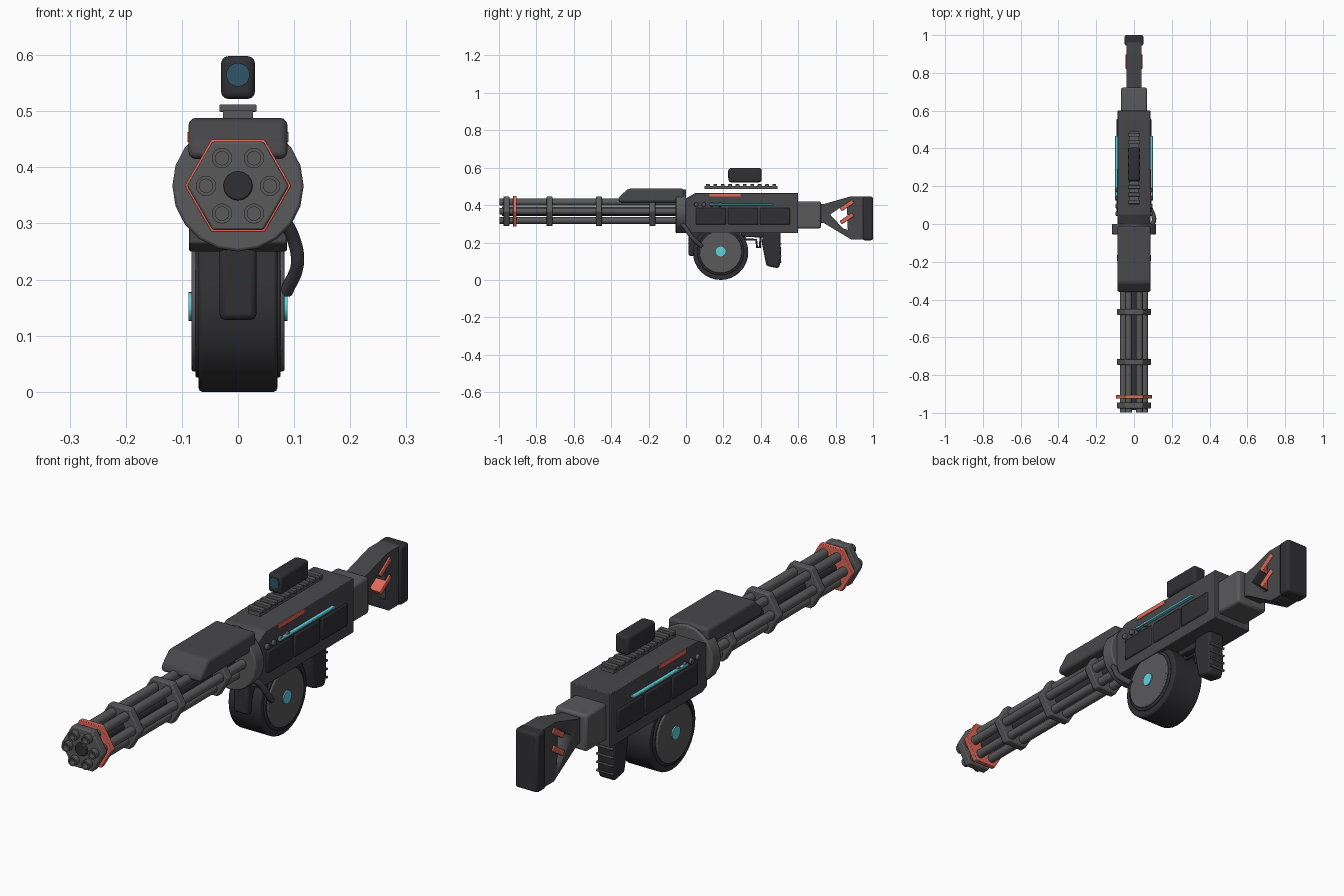
import bpy, bmesh, math
from mathutils import Matrix, Vector

if "Cube" in bpy.data.objects:
    bpy.data.objects.remove(bpy.data.objects["Cube"])

PI = math.pi
AXIS_Z = 0.367


def material(name, color):
    m = bpy.data.materials.new(name)
    m.diffuse_color = (*color, 1)
    m.use_nodes = True
    m.node_tree.nodes["Principled BSDF"].inputs["Base Color"].default_value = m.diffuse_color
    return m


MID = material("mid_grey", (0.10, 0.10, 0.105))
GREY = material("body_grey", (0.065, 0.065, 0.07))
DARK = material("dark_grey", (0.03, 0.03, 0.034))
BLACK = material("black", (0.012, 0.012, 0.014))
RED = material("red", (0.75, 0.14, 0.10))
CYAN = material("cyan", (0.12, 0.65, 0.72))
LENS = material("lens_blue", (0.03, 0.09, 0.14))


def finish(name, bm, mat, bevel=0, segments=2, smooth=True):
    bmesh.ops.recalc_face_normals(bm, faces=bm.faces)
    me = bpy.data.meshes.new(name)
    bm.to_mesh(me)
    bm.free()
    ob = bpy.data.objects.new(name, me)
    bpy.context.collection.objects.link(ob)
    me.materials.append(mat)
    if bevel:
        b = ob.modifiers.new("bevel", 'BEVEL')
        b.width, b.segments, b.limit_method = bevel, segments, 'ANGLE'
    if smooth:
        bpy.ops.object.select_all(action='DESELECT')
        ob.select_set(True)
        bpy.context.view_layer.objects.active = ob
        bpy.ops.object.shade_smooth_by_angle(angle=math.radians(32))
    return ob


def box(name, x, y, z, mat, bevel=0, segments=2, tilt=0):
    """Box from (min, max) ranges; tilt turns it about x."""
    bm = bmesh.new()
    c = Vector([(r[0] + r[1]) / 2 for r in (x, y, z)])
    s = Vector([r[1] - r[0] for r in (x, y, z)])
    bmesh.ops.create_cube(bm, size=1, matrix=Matrix.Translation(c) @ Matrix.Rotation(tilt, 4, 'X') @ Matrix.Diagonal((*s, 1)))
    return finish(name, bm, mat, bevel, segments)


def prism(name, profile, half, mat, bevel=0, segments=2):
    """Side profile of (y, z) points, extruded across x."""
    bm = bmesh.new()
    f = bm.faces.new([bm.verts.new((-half, y, z)) for y, z in profile])
    new = bmesh.ops.extrude_face_region(bm, geom=[f])['geom']
    bmesh.ops.translate(bm, vec=(2 * half, 0, 0), verts=[v for v in new if isinstance(v, bmesh.types.BMVert)])
    return finish(name, bm, mat, bevel, segments)


def cyl(name, axis, a, b, c, r, mat, sides=24, bevel=0, turn=0, smooth=True):
    """Cylinder from a to b along 'X' or 'Y'; c is its centre in the other two axes."""
    bm = bmesh.new()
    mid = (a + b) / 2
    if axis == 'Y':
        m = Matrix.Translation((c[0], mid, c[1])) @ Matrix.Rotation(PI / 2, 4, 'X')
    else:
        m = Matrix.Translation((mid, c[0], c[1])) @ Matrix.Rotation(PI / 2, 4, 'Y')
    m = m @ Matrix.Rotation(turn, 4, 'Z')
    bmesh.ops.create_cone(bm, cap_ends=True, segments=sides, radius1=r, radius2=r, depth=abs(b - a), matrix=m)
    return finish(name, bm, mat, bevel, 2, smooth)


def tube(name, pts, r, mat, cyclic=False, kind='POLY'):
    cu = bpy.data.curves.new(name, 'CURVE')
    cu.dimensions, cu.bevel_depth, cu.bevel_resolution, cu.use_fill_caps = '3D', r, 3, True
    if kind == 'BEZIER':
        sp = cu.splines.new('BEZIER')
        sp.bezier_points.add(len(pts) - 1)
        for p, co in zip(sp.bezier_points, pts):
            p.co, p.handle_left_type, p.handle_right_type = co, 'AUTO', 'AUTO'
    else:
        sp = cu.splines.new('POLY')
        sp.points.add(len(pts) - 1)
        for p, co in zip(sp.points, pts):
            p.co = (*co, 1)
    sp.use_cyclic_u = cyclic
    ob = bpy.data.objects.new(name, cu)
    bpy.context.collection.objects.link(ob)
    cu.materials.append(mat)
    return ob


def bore(name, i, x, z):
    """Open barrel with a recessed dark bore at the muzzle."""
    bm = bmesh.new()
    rings = []
    for y, r in ((-0.03, 0.018), (-0.998, 0.018), (-0.998, 0.012), (-0.96, 0.012)):
        rings.append([bm.verts.new((x + r * math.cos(k * PI / 8), y, z + r * math.sin(k * PI / 8))) for k in range(16)])
    for p, q in zip(rings, rings[1:]):
        for k in range(16):
            bm.faces.new((p[k], p[k - 1], q[k - 1], q[k]))
    bm.faces.new(rings[0])
    plug = bm.faces.new(rings[-1])
    plug.material_index = 1
    ob = finish(f"{name}_{i}", bm, MID)
    ob.data.materials.append(BLACK)


# Rotating barrel cluster
for i in range(6):
    bore("barrel", i + 1, 0.057 * math.cos(i * PI / 3), AXIS_Z + 0.057 * math.sin(i * PI / 3))
cyl("barrel_core", 'Y', -0.985, -0.03, (0, AXIS_Z), 0.026, DARK, 16, 0.003)
for i, y in enumerate((-0.96, -0.73, -0.465, -0.18)):
    cyl(f"barrel_clamp_{i + 1}", 'Y', y - 0.016, y + 0.016, (0, AXIS_Z), 0.091, MID, 6, 0.004, PI / 2)
cyl("muzzle_band", 'Y', -0.924, -0.905, (0, AXIS_Z), 0.095, RED, 6, 0.002, PI / 2)
cyl("barrel_collar", 'Y', -0.055, 0.0, (0, AXIS_Z), 0.117, MID, 20, 0.005)
prism("barrel_shroud", [(-0.36, 0.415), (-0.36, 0.44), (-0.31, 0.488), (-0.01, 0.488), (-0.01, 0.415)],
      0.088, GREY, 0.013, 3)

# Receiver
prism("receiver", [(-0.01, 0.265), (0.02, 0.25), (0.6, 0.25), (0.6, 0.465), (0.05, 0.465), (-0.01, 0.43)],
      0.087, GREY, 0.003)
for side, s in (("left", -1), ("right", 1)):
    def span(a, b):
        return tuple(sorted((s * a, s * b)))
    for i, y in enumerate((0.052, 0.224, 0.394)):
        box(f"side_panel_{side}_{i + 1}", span(0.075, 0.093), (y, y + 0.162), (0.295, 0.385), DARK, 0.007)
    box(f"light_strip_{side}", span(0.08, 0.1), (0.125, 0.467), (0.399, 0.408), CYAN, 0.002)
    box(f"red_plate_{side}", span(0.08, 0.09), (0.125, 0.292), (0.445, 0.463), RED)
    for i, y in enumerate((0.054, 0.095, 0.137, 0.18)):
        cyl(f"bolt_{side}_{i + 1}", 'X', s * 0.08, s * 0.097, (y, 0.403), 0.012, MID, 12, 0.003)
    # Drum caps and hubs
    cyl(f"drum_rim_{side}", 'X', s * 0.06, s * 0.076, (0.185, 0.15), 0.125, DARK, 32, 0.004)
    cyl(f"drum_cap_{side}", 'X', s * 0.06, s * 0.083, (0.185, 0.15), 0.114, MID, 32, 0.004)
    cyl(f"drum_hub_{side}", 'X', s * 0.07, s * 0.088, (0.185, 0.152), 0.026, CYAN, 20)

# Drum magazine and feed parts
cyl("drum_magazine", 'X', -0.07, 0.07, (0.185, 0.148), 0.148, DARK, 32, 0.006)
box("front_support", (-0.033, 0.033), (0.014, 0.09), (0.128, 0.27), DARK, 0.01)
tube("feed_hose", [(0.08, -0.03, 0.31), (0.098, 0.0, 0.275), (0.106, 0.03, 0.23), (0.086, 0.085, 0.178)], 0.012,
     GREY, kind='BEZIER')

# Sight rail and scope
box("rail_base", (-0.027, 0.027), (0.1, 0.49), (0.486, 0.501), MID)
for i in range(10):
    y = 0.107 + i * 0.0395
    box(f"rail_tooth_{i + 1}", (-0.033, 0.033), (y, y + 0.02), (0.499, 0.512), MID, 0.002)
box("scope", (-0.03, 0.03), (0.228, 0.404), (0.522, 0.598), DARK, 0.012, 3)
cyl("scope_lens", 'Y', 0.225, 0.24, (0, 0.565), 0.021, LENS, 24)

# Grip, trigger and guard
prism("grip", [(0.415, 0.26), (0.505, 0.26), (0.508, 0.1), (0.495, 0.062), (0.43, 0.075), (0.405, 0.2)],
      0.036, DARK, 0.012, 3)
for i in range(4):
    z = 0.095 + i * 0.033
    tube(f"grip_rib_{i + 1}", [(-0.037, 0.505, z), (0.037, 0.505, z)], 0.005, GREY)
prism("trigger_mount", [(0.29, 0.26), (0.42, 0.26), (0.42, 0.225), (0.30, 0.232)], 0.022, DARK, 0.004)
tube("trigger_guard", [(0, 0.305, 0.245), (0, 0.318, 0.215), (0, 0.375, 0.215), (0, 0.38, 0.175), (0, 0.395, 0.175),
                       (0, 0.4, 0.245)], 0.007, DARK)

# Stock with a triangular opening
box("stock_joint", (-0.07, 0.07), (0.59, 0.722), (0.275, 0.42), MID, 0.01)
stock = prism("stock", [(0.71, 0.405), (0.735, 0.405), (0.875, 0.445), (0.96, 0.445), (0.96, 0.215), (0.885, 0.215),
                        (0.735, 0.305), (0.71, 0.305)], 0.041, GREY)
cutter = prism("stock_cutter", [(0.77, 0.35), (0.86, 0.41), (0.865, 0.268), (0.84, 0.275)], 0.1, GREY)
cutter.hide_render = True
cutter.hide_viewport = True
cut = stock.modifiers.new("opening", 'BOOLEAN')
cut.object, cut.operation, cut.solver = cutter, 'DIFFERENCE', 'EXACT'
box("butt_pad", (-0.05, 0.05), (0.945, 1.0), (0.212, 0.445), DARK, 0.01)
for i, z in enumerate((0.398, 0.328)):
    box(f"stock_bar_{i + 1}", (-0.046, 0.046), (0.82, 0.9), (z - 0.011, z + 0.011), RED, 0.003, 2, math.radians(34))
